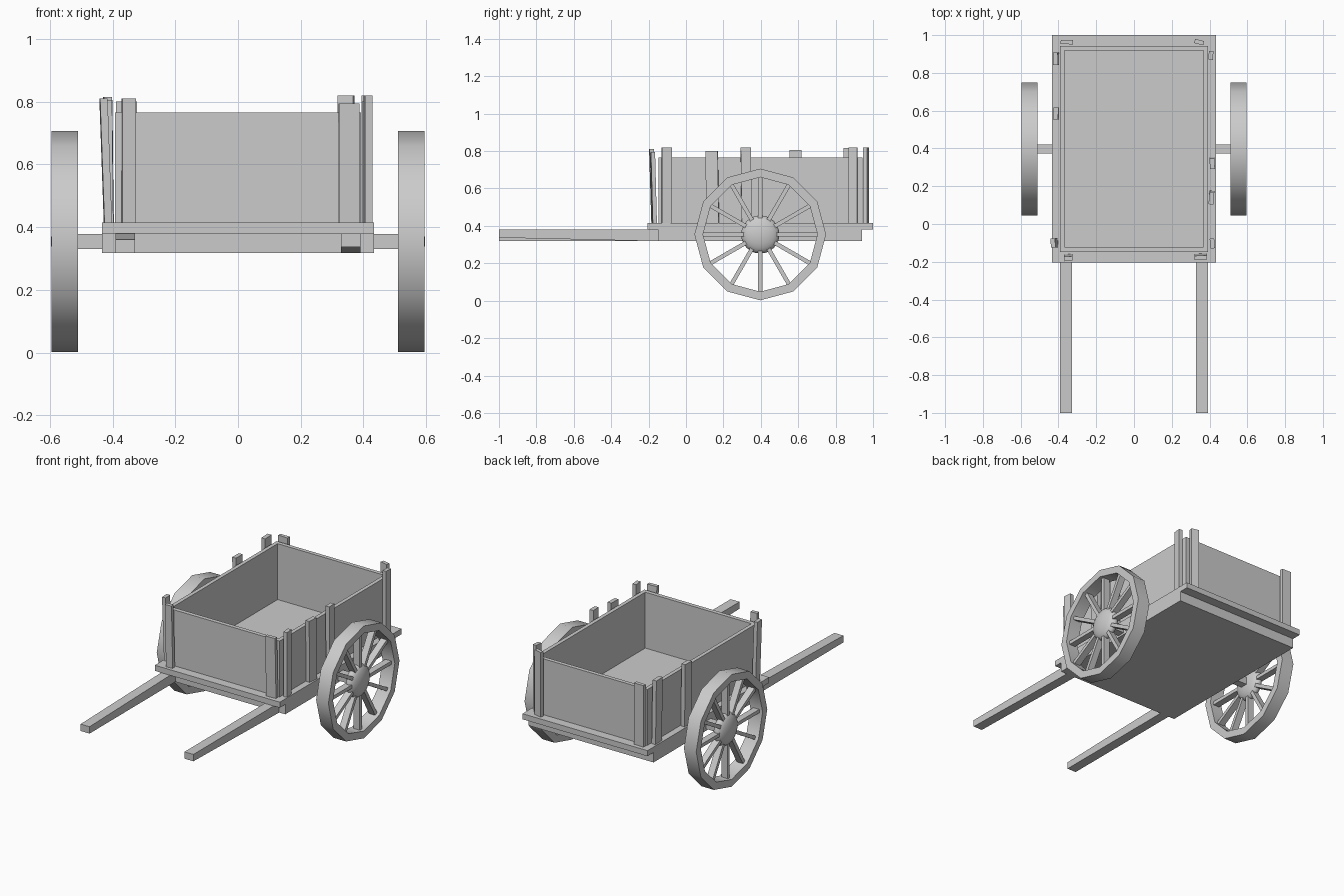
import bpy, bmesh, math
from mathutils import Matrix, Vector

if "Cube" in bpy.data.objects:
    bpy.data.objects.remove(bpy.data.objects["Cube"])


def new_object(name, bm):
    bmesh.ops.recalc_face_normals(bm, faces=bm.faces)
    mesh = bpy.data.meshes.new(name)
    bm.to_mesh(mesh)
    bm.free()
    ob = bpy.data.objects.new(name, mesh)
    bpy.context.collection.objects.link(ob)
    return ob


def add_box(bm, lo, hi, matrix=Matrix()):
    lo, hi = Vector(lo), Vector(hi)
    m = matrix @ Matrix.Translation((lo + hi) / 2) @ Matrix.Diagonal((*(hi - lo), 1))
    return bmesh.ops.create_cube(bm, size=1, matrix=m)["verts"]


def box(name, lo, hi):
    bm = bmesh.new()
    add_box(bm, lo, hi)
    return new_object(name, bm)


def loft(name, rings):
    """Solid through two four-point rings."""
    bm = bmesh.new()
    a, b = [[bm.verts.new(p) for p in r] for r in rings]
    bm.faces.new(a)
    bm.faces.new(b)
    for i in range(4):
        j = (i + 1) % 4
        bm.faces.new((a[i], a[j], b[j], b[i]))
    return new_object(name, bm)


def shade(ob, deg):
    bpy.ops.object.select_all(action="DESELECT")
    ob.select_set(True)
    bpy.context.view_layer.objects.active = ob
    bpy.ops.object.shade_smooth_by_angle(angle=math.radians(deg))


# bed: T-shaped side profile extruded across, with lips front and back
bm = bmesh.new()
profile = [(-0.15, 0.318), (0.94, 0.318), (0.94, 0.38), (1.0, 0.38),
           (1.0, 0.415), (-0.205, 0.415), (-0.205, 0.38), (-0.15, 0.38)]
face = bm.faces.new([bm.verts.new((-0.433, y, z)) for y, z in profile])
ext = bmesh.ops.extrude_face_region(bm, geom=[face])["geom"]
bmesh.ops.translate(bm, vec=(0.866, 0, 0), verts=[g for g in ext if isinstance(g, bmesh.types.BMVert)])
new_object("bed", bm)

# tray walls
T, B = 0.765, 0.415
for s, side in ((-1, "left"), (1, "right")):
    x0, x1 = sorted((s * 0.368, s * 0.392))
    box(f"{side}_wall", (x0, -0.148, B), (x1, 0.943, T))
box("front_wall", (-0.368, -0.148, B), (0.368, -0.122, T))
box("back_wall", (-0.368, 0.918, B), (0.368, 0.943, T))

# shafts, tapered towards the tips
for name, x, z0, z1 in (("left_shaft", -0.36, 0.318, 0.361), ("right_shaft", 0.36, 0.337, 0.38)):
    def ring(y, a, b):
        return [(x - 0.031, y, a), (x + 0.031, y, a), (x + 0.031, y, b), (x - 0.031, y, b)]
    loft(name, [ring(-1, z0, z1), ring(-0.15, 0.318, 0.38)])

# uneven upright stakes: x, y, size x, size y, top height, yaw, lean x, lean y
stakes = [
    (-0.410, 0.875, 0.026, 0.066, 0.815, 2, -0.006, 0),
    (-0.410, 0.585, 0.026, 0.064, 0.805, -1, -0.004, 0),
    (-0.415, -0.100, 0.024, 0.048, 0.810, 3, -0.014, 0.0),
    (0.407, 0.893, 0.024, 0.046, 0.820, -4, 0, 0),
    (0.414, 0.325, 0.026, 0.054, 0.820, 2, 0, -0.006),
    (0.410, 0.143, 0.026, 0.066, 0.800, -4, 0, -0.006),
    (0.415, -0.103, 0.024, 0.052, 0.820, 6, 0, 0),
    (-0.355, 0.963, 0.066, 0.022, 0.800, -2, 0, 0),
    (0.345, 0.963, 0.050, 0.022, 0.820, -14, 0, 0),
    (-0.348, -0.172, 0.044, 0.024, 0.810, 4, 0, -0.012),
    (0.354, -0.168, 0.066, 0.022, 0.795, 3, 0, -0.010),
]
for i, (x, y, sx, sy, top, yaw, lx, ly) in enumerate(stakes, 1):
    turn = Matrix.Rotation(math.radians(yaw), 3, "Z")
    corners = [turn @ Vector((a * sx / 2, b * sy / 2, 0)) for a, b in ((-1, -1), (1, -1), (1, 1), (-1, 1))]
    loft(f"stake_{i}", [[c + Vector((x, y, B)) for c in corners],
                        [c + Vector((x + lx, y + ly, top)) for c in corners]])

# axle
CY, CZ, CX = 0.397, 0.354, 0.5525
box("axle", (-0.54, CY - 0.024, CZ - 0.024), (0.54, CY + 0.024, CZ + 0.024))

# wheels: twelve-sided rim, twelve flat spokes and a domed hub
N, HALF = 12, 0.0425
for s, side in ((-1, "left"), (1, "right")):
    centre = Matrix.Translation((s * CX, CY, CZ))
    bm = bmesh.new()
    section = [(-HALF, 0.352), (HALF, 0.352), (HALF, 0.306), (-HALF, 0.306)]
    rings = []
    for k in range(N):
        a = math.tau * k / N
        rings.append([bm.verts.new(centre @ Vector((x, r * math.sin(a), r * math.cos(a)))) for x, r in section])
    for k in range(N):
        p, q = rings[k], rings[(k + 1) % N]
        for i in range(4):
            j = (i + 1) % 4
            bm.faces.new((p[i], p[j], q[j], q[i]))
    shade(new_object(f"{side}_wheel_rim", bm), 35)

    bm = bmesh.new()
    for k in range(N):
        m = centre @ Matrix.Rotation(math.tau * k / N, 4, "X")
        add_box(bm, (-0.021, -0.011, 0.06), (0.021, 0.011, 0.318), m)
    new_object(f"{side}_wheel_spokes", bm)

    bm = bmesh.new()
    m = centre @ Matrix.Diagonal((0.044, 0.102, 0.102, 1)) @ Matrix.Rotation(math.pi / 2, 4, "Y")
    bmesh.ops.create_uvsphere(bm, u_segments=24, v_segments=12, radius=1, matrix=m)
    shade(new_object(f"{side}_wheel_hub", bm), 60)
